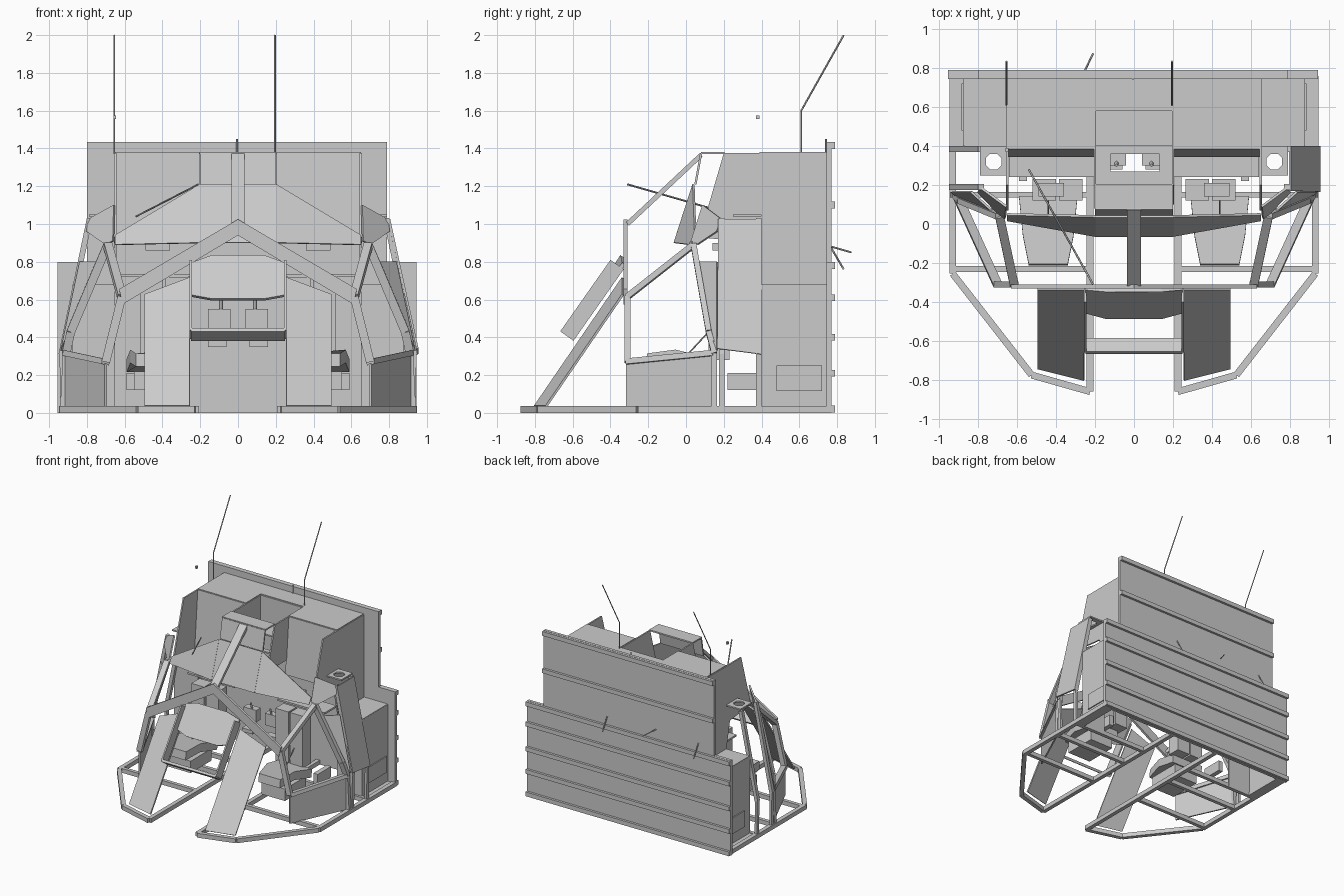
import bpy, bmesh
from mathutils import Vector as V


def finish(name, bm):
    bmesh.ops.recalc_face_normals(bm, faces=bm.faces[:])
    me = bpy.data.meshes.new(name)
    bm.to_mesh(me)
    bm.free()
    ob = bpy.data.objects.new(name, me)
    bpy.context.collection.objects.link(ob)
    return ob


def sheet(name, pts, t=0.012, hole=None):
    """Flat panel of thickness t from an outline, optionally with a hole."""
    bm = bmesh.new()
    loops = [[bm.verts.new(p) for p in ring] for ring in ([pts] + ([hole] if hole else []))]
    if hole:
        edges = [bm.edges.new((r[i - 1], r[i])) for r in loops for i in range(len(r))]
        bmesh.ops.triangle_fill(bm, edges=edges, use_beauty=True)
    else:
        bm.faces.new(loops[0])
    bm.normal_update()
    bm.faces.ensure_lookup_table()
    n = bm.faces[0].normal.copy()
    bmesh.ops.translate(bm, verts=bm.verts[:], vec=-n * t / 2)
    ext = bmesh.ops.extrude_face_region(bm, geom=bm.faces[:], use_keep_orig=True)
    bmesh.ops.translate(bm, verts=[g for g in ext["geom"] if isinstance(g, bmesh.types.BMVert)], vec=n * t)
    return finish(name, bm)


def box(name, a, b):
    bm = bmesh.new()
    bmesh.ops.create_cube(bm, size=1)
    for v in bm.verts:
        v.co = V([(a[i] + b[i]) / 2 + v.co[i] * abs(b[i] - a[i]) for i in range(3)])
    return finish(name, bm)


def bar(name, p, q, w=0.03, h=0.03, up=(0, 0, 1)):
    """Rectangular beam from p to q."""
    p, q = V(p), V(q)
    d = (q - p).normalized()
    a = d.cross(V(up)).normalized() * w / 2
    b = a.cross(d).normalized() * h / 2
    bm = bmesh.new()
    ends = [[bm.verts.new(c + o) for o in (a + b, a - b, -a - b, b - a)] for c in (p, q)]
    for i in range(4):
        bm.faces.new((ends[0][i - 1], ends[0][i], ends[1][i], ends[1][i - 1]))
    bm.faces.new(ends[0])
    bm.faces.new(ends[1])
    return finish(name, bm)


def rod(name, pts, r=0.004):
    cu = bpy.data.curves.new(name, "CURVE")
    cu.dimensions = "3D"
    cu.bevel_depth, cu.bevel_resolution, cu.use_fill_caps = r, 0, True
    sp = cu.splines.new("POLY")
    sp.points.add(len(pts) - 1)
    for a, b in zip(sp.points, pts):
        a.co = (*b, 1)
    bpy.context.collection.objects.link(bpy.data.objects.new(name, cu))


# Rear wall with horizontal ribs
box("rear_wall_lower", (-0.955, 0.745, 0), (0.945, 0.77, 0.8))
box("rear_wall_upper", (-0.8, 0.745, 0.8), (0.79, 0.77, 1.435))
for z in (0.02, 0.21, 0.4, 0.61, 0.78):
    box("rear_rib", (-0.955, 0.77, z - 0.018), (0.945, 0.79, z + 0.018))
for z in (1.1, 1.415):
    box("rear_rib_upper", (-0.8, 0.77, z - 0.018), (0.79, 0.79, z + 0.018))

# Cabin roof centre and hatch well
box("roof_rear", (-0.2, 0.59, 1.369), (0.2, 0.75, 1.381))
box("hatch_back", (-0.2, 0.58, 1.15), (0.2, 0.592, 1.375))
box("hatch_floor", (-0.2, 0.4, 1.15), (0.2, 0.59, 1.162))
box("roof_front_bridge", (-0.205, 0.08, 1.37), (0.2, 0.205, 1.382))
sheet("roof_front_face", [(-0.2, 0.08, 1.375), (0.2, 0.08, 1.375), (0.2, 0.05, 1.21), (-0.2, 0.05, 1.21)])
sheet("overhead_console", [(-0.2, 0.1, 1.03), (0.2, 0.1, 1.03), (0.2, 0.4, 1.03), (-0.2, 0.4, 1.03)], 0.012,
      [(-0.12, 0.27, 1.03), (0.13, 0.27, 1.03), (0.13, 0.36, 1.03), (-0.12, 0.36, 1.03)])

# Windscreen centre, pillar and front arch
sheet("windscreen_centre", [(-0.2, 0.04, 1.21), (0.2, 0.04, 1.21), (0.2, -0.06, 0.9), (-0.2, -0.06, 0.9)])
bar("centre_pillar", (0, 0.08, 1.365), (0, -0.31, 1.0), 0.07, 0.025)
sheet("front_arch", [(0, -0.32, 1.025), (0.63, -0.32, 0.655), (0.61, -0.32, 0.575), (0, -0.32, 0.94),
                     (-0.61, -0.32, 0.575), (-0.63, -0.32, 0.655)], 0.02)

for s in (-1, 1):
    def m(*p):
        return (s * p[0], p[1], p[2])

    # Cabin shell: roof, front, side wall running forward, hatch side
    sheet("roof_side", [m(0.65, 0.39, 1.375), m(0.65, 0.75, 1.375), m(0.2, 0.75, 1.375), m(0.2, 0.39, 1.375)])
    sheet("cabin_front", [m(0.65, 0.39, 1.375), m(0.2, 0.39, 1.375), m(0.2, 0.35, 0.9), m(0.65, 0.35, 0.9)])
    sheet("cabin_side", [m(0.65, 0.2, 1.375), m(0.65, 0.75, 1.375), m(0.65, 0.75, 0.67), m(0.65, 0.4, 0.67),
                         m(0.65, 0.35, 0.9), m(0.65, 0.07, 0.93)])
    sheet("hatch_side", [m(0.2, 0.59, 1.375), m(0.2, 0.2, 1.375), m(0.2, 0.1, 1.02), m(0.2, 0.4, 1.02), m(0.2, 0.59, 1.15)])
    sheet("windscreen_wing", [m(0.2, 0.04, 1.21), m(0.65, 0.05, 0.94), m(0.65, 0.02, 0.89), m(0.2, -0.06, 0.9)])

    # Floor frame
    path = [(0.93, 0.76), (0.93, -0.255), (0.525, -0.775), (0.225, -0.86), (0.225, 0.76)]
    for a, b in zip(path, path[1:]):
        bar("floor_frame", m(*a, 0.018), m(*b, 0.018), 0.035, 0.036)
    for y in (-0.23, 0.15, 0.39):
        bar("floor_crossbar", m(0.22, y, 0.018), m(0.93, y, 0.018), 0.03, 0.036)

    # Side window frame
    A, B, C, D, E = m(0.69, 0.04, 0.89), m(0.615, -0.31, 0.615), m(0.7, -0.31, 0.27), m(0.91, 0.15, 0.315), m(0.885, 0.12, 0.43)
    for a, b in ((A, B), (B, C), (C, D), (D, E), (E, A)):
        bar("side_window_frame", a, b, 0.03, 0.045, (s, 0, 0.2))
    sheet("side_lower_panel", [m(0.7, -0.315, 0.03), m(0.915, 0.15, 0.03), m(0.915, 0.15, 0.31), m(0.7, -0.315, 0.26)])
    bar("side_post", m(0.925, 0.15, 0), D, 0.03, 0.035)

    # Shoulder corner, plate with an octagonal opening, pillar and door frame
    sheet("shoulder_corner", [m(0.66, 0.03, 0.91), m(0.655, 0.09, 1.1), m(0.79, 0.19, 1.025), m(0.8, 0.165, 0.96), m(0.7, 0.06, 0.89)])
    sheet("pillar_web", [m(0.73, 0.07, 0.8), m(0.835, 0.165, 0.8), m(0.935, 0.165, 0.33), m(0.895, 0.13, 0.43)])
    octagon = [m(0.72 + dx, 0.32 + dy, 1.045) for dx, dy in
               ((0.04, 0.018), (0.018, 0.04), (-0.018, 0.04), (-0.04, 0.018), (-0.04, -0.018), (-0.018, -0.04), (0.018, -0.04), (0.04, -0.018))]
    sheet("shoulder_plate", [m(0.65, 0.25, 1.045), m(0.79, 0.25, 1.045), m(0.79, 0.4, 1.045), m(0.65, 0.4, 1.045)], 0.012, octagon)
    for y in (0.19, 0.385):
        bar("door_post", m(0.785, y, 1.03), m(0.935, y, 0.31), 0.03, 0.03)
        bar("door_post_foot", m(0.93, y, 0.02), m(0.935, y, 0.32), 0.02, 0.03, (0, 1, 0))

    # Side locker with shelf, floor strip and access cover
    box("locker_shelf", m(0.65, 0.4, 0.668), m(0.875, 0.75, 0.68))
    box("locker_floor_strip", m(0.86, 0.4, 0.0), m(0.945, 0.75, 0.03))
    box("locker_side", m(0.864, 0.4, 0.0), m(0.876, 0.75, 0.675))
    sheet("locker_front", [m(0.65, 0.4, 0), m(0.87, 0.4, 0), m(0.87, 0.4, 0.675), m(0.65, 0.4, 0.675)])
    box("access_cover", m(0.87, 0.48, 0.115), m(0.885, 0.72, 0.25))

    # Sloping leg panel and side cheek of the instrument housing
    sheet("leg_panel", [m(0.255, -0.8, 0.035), m(0.495, -0.74, 0.035), m(0.495, -0.335, 0.625), m(0.255, -0.335, 0.715)])
    sheet("console_cheek", [m(0.25, -0.66, 0.44), m(0.25, -0.4, 0.81), m(0.25, -0.33, 0.76), m(0.25, -0.59, 0.39)])

    # Seat: tapered pan, base block, split back and deck behind
    x = s * 0.44
    sheet("seat_pan", [(x - 0.13, -0.06, 0.3), (x - 0.1, -0.21, 0.28), (x + 0.1, -0.21, 0.28), (x + 0.13, -0.06, 0.3),
                       (x + 0.15, 0.14, 0.25), (x - 0.15, 0.14, 0.25)], 0.07)
    box("seat_base", (x - 0.11, -0.16, 0.12), (x + 0.11, 0.12, 0.22))
    box("seat_side", (x + s * 0.13 - 0.02, 0.22, 0.12), (x + s * 0.13 + 0.02, 0.4, 0.21))
    for a, b in ((0.265, 0.385), (0.4, 0.52)):
        box("seat_back", m(a, 0.12, 0.28), m(b, 0.23, 0.72))
    box("headrest", m(0.36, 0.14, 0.86), m(0.49, 0.21, 0.9))
    box("seat_deck", m(0.2, 0.24, 0.72), m(0.64, 0.4, 0.735))
    rod("control_stick", [(x, 0.0, 0.3), (x, 0.12, 0.43)])

    # Centre pedals
    box("pedal_box", (s * 0.1 - 0.06, 0.3, 0.45), (s * 0.1 + 0.06, 0.36, 0.55))
    box("pedal", (s * 0.11 - 0.05, 0.28, 0.35), (s * 0.11 + 0.05, 0.34, 0.38))
    rod("pedal_lever", [(s * 0.09, 0.33, 0.5), (s * 0.09, 0.3, 0.6)], 0.01)

# Sloping outer door, right side only
sheet("right_door", [(0.8, 0.17, 1.025), (0.8, 0.4, 1.025), (0.95, 0.4, 0.31), (0.95, 0.165, 0.34)])

# Instrument housing
sheet("console_hood", [(-0.25, -0.33, 0.79), (-0.14, -0.34, 0.83), (0.14, -0.34, 0.83), (0.25, -0.33, 0.79),
                       (0.25, -0.45, 0.62), (0.14, -0.48, 0.6), (-0.14, -0.48, 0.6), (-0.25, -0.45, 0.62)], 0.02)
sheet("console_sill", [(-0.25, -0.66, 0.44), (0.25, -0.66, 0.44), (0.25, -0.59, 0.39), (-0.25, -0.59, 0.39)], 0.02)

# Aerials, probe and small rods on the rear wall
for x in (-0.655, 0.195):
    rod("aerial", [(x, 0.61, 1.37), (x, 0.61, 1.6), (x, 0.835, 2.0)], 0.005)
    rod("rear_rod", [(x, 0.765, 0.88), (x, 0.835, 0.76)], 0.005)
rod("rear_side_rod", [(-0.26, 0.77, 0.88), (-0.21, 0.875, 0.85)], 0.005)
rod("probe", [(-0.21, -0.31, 1.21), (-0.54, 0.28, 1.04)], 0.005)
rod("roof_stub", [(-0.005, 0.742, 1.38), (-0.005, 0.742, 1.45)], 0.005)
box("loose_clip", (-0.66, 0.37, 1.555), (-0.645, 0.39, 1.575))
